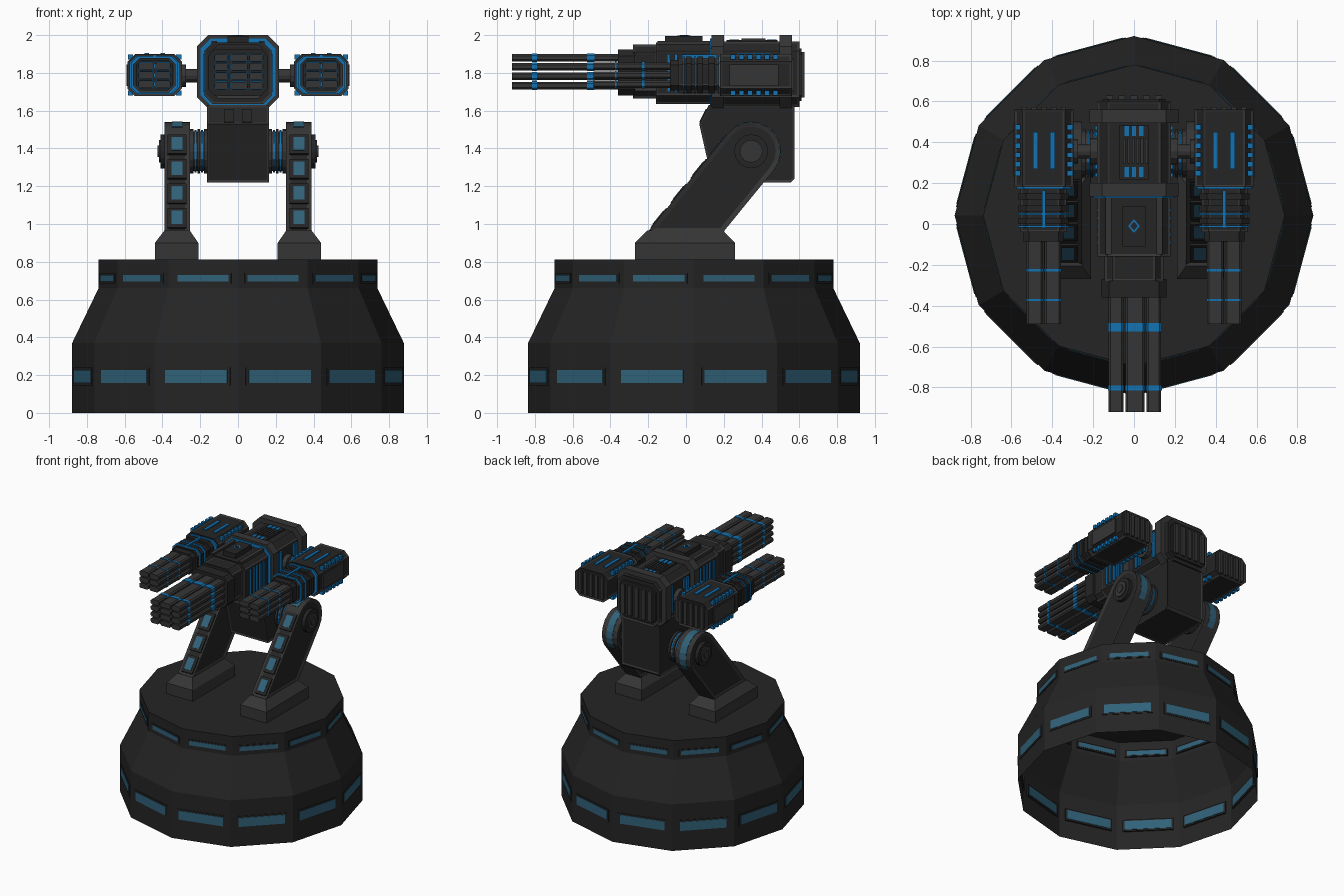
import bpy, bmesh
from math import sin, cos, radians, pi

if "Cube" in bpy.data.objects:
    bpy.data.objects.remove(bpy.data.objects["Cube"])


def mat(name, r, g, b):
    m = bpy.data.materials.new(name)
    m.diffuse_color = (r, g, b, 1)
    m.use_nodes = True
    m.node_tree.nodes["Principled BSDF"].inputs["Base Color"].default_value = m.diffuse_color
    return m


DARK = mat("dark_plate", 0.018, 0.018, 0.018)
TRIM = mat("trim", 0.036, 0.036, 0.036)
GLASS = mat("dim_blue", 0.03, 0.12, 0.19)
BLUE = mat("bright_blue", 0.006, 0.17, 0.45)


def finish(name, bm, mats, mirror=False, inset=None, fix=True):
    """Turn a bmesh into an object; inset=(width, depth, min_area) adds panel recesses."""
    if fix:
        bmesh.ops.recalc_face_normals(bm, faces=bm.faces)
    if inset:
        w, d, area = inset
        faces = [f for f in bm.faces if f.calc_area() > area]
        bmesh.ops.inset_individual(bm, faces=faces, thickness=w, depth=d, use_even_offset=True)
        for f in faces:
            f.material_index = 1
    me = bpy.data.meshes.new(name)
    bm.to_mesh(me)
    bm.free()
    for m in mats:
        me.materials.append(m)
    ob = bpy.data.objects.new(name, me)
    bpy.context.collection.objects.link(ob)
    if mirror:
        ob.modifiers.new("mirror", 'MIRROR')
    return ob


def loft(bm, rings):
    vs = [[bm.verts.new(p) for p in r] for r in rings]
    n = len(vs[0])
    for a, b in zip(vs, vs[1:]):
        for i in range(n):
            j = (i + 1) % n
            bm.faces.new((a[i], a[j], b[j], b[i]))
    bm.faces.new(vs[0][::-1])
    bm.faces.new(vs[-1])


def prism(name, pts, x0, x1, m, mirror=False, inset=None):
    """Extrude a (y, z) profile along x."""
    bm = bmesh.new()
    loft(bm, [[(x, y, z) for y, z in pts] for x in (x0, x1)])
    return finish(name, bm, [m, DARK], mirror, inset)


def octagon(y, x0, x1, z0, z1, c):
    return [(x0 + c, y, z0), (x1 - c, y, z0), (x1, y, z0 + c), (x1, y, z1 - c),
            (x1 - c, y, z1), (x0 + c, y, z1), (x0, y, z1 - c), (x0, y, z0 + c)]


def blocks(name, m, specs, mirror=False, inset=None):
    """Chamfered blocks along y: (y0, y1, x0, x1, z0, z1, chamfer)."""
    bm = bmesh.new()
    for y0, y1, *s in specs:
        loft(bm, [octagon(y0, *s), octagon(y1, *s)])
    return finish(name, bm, [m, DARK], mirror, inset)


def boxes(name, m, specs, mirror=False):
    bm = bmesh.new()
    for x0, x1, y0, y1, z0, z1 in specs:
        loft(bm, [[(x0, y0, z), (x1, y0, z), (x1, y1, z), (x0, y1, z)] for z in (z0, z1)])
    return finish(name, bm, [m], mirror)


def discs(name, m, cy, cz, specs, n=16):
    """Cylinders along x: (x0, x1, radius), mirrored."""
    bm = bmesh.new()
    for x0, x1, r in specs:
        loft(bm, [[(x, cy + r * cos(2 * pi * i / n), cz + r * sin(2 * pi * i / n))
                   for i in range(n)] for x in (x0, x1)])
    return finish(name, bm, [m], True)


# Twelve-sided open shell base with recessed panels
CY = 0.042
bm = bmesh.new()
rings = [[bm.verts.new((r * cos(radians(30 * i)), CY + r * sin(radians(30 * i)), z)) for i in range(12)]
         for r, z in ((0.878, 0), (0.878, 0.37), (0.738, 0.66), (0.738, 0.813))]
for a, b in zip(rings, rings[1:]):
    for i in range(12):
        j = (i + 1) % 12
        bm.faces.new((a[i], a[j], b[j], b[i]))
bm.faces.new(rings[-1])
finish("base_shell", bm, [TRIM, DARK], inset=(0.02, -0.008, 0.01), fix=False)


def base_windows(name, m, specs):
    bm = bmesh.new()
    for apo, half, z0, z1, t in specs:
        for k in range(12):
            a = radians(15 + 30 * k)
            u, v = (cos(a), sin(a)), (-sin(a), cos(a))
            quad = [(d, w) for d, w in ((apo - t, -half), (apo + t - 0.008, -half),
                                        (apo + t - 0.008, half), (apo - t, half))]
            loft(bm, [[(u[0] * d + v[0] * w, CY + u[1] * d + v[1] * w, z) for d, w in quad]
                      for z in (z0, z1)])
    finish(name, bm, [m])


base_windows("base_window_frames", DARK, [(0.848, 0.185, 0.145, 0.24, 0.012), (0.713, 0.155, 0.685, 0.74, 0.012)])
base_windows("base_windows", GLASS, [(0.848, 0.17, 0.157, 0.228, 0.015), (0.713, 0.14, 0.695, 0.73, 0.015)])
boxes("deck_ribs", TRIM, [(-0.018, 0.018, CY - 0.71, CY + 0.71, 0.80, 0.81),
                          (-0.71, 0.71, CY - 0.018, CY + 0.018, 0.80, 0.81)])

# Feet
bm = bmesh.new()
loft(bm, [[(x0, y0, z), (x1, y0, z), (x1, y1, z), (x0, y1, z)] for x0, x1, y0, y1, z in
          ((0.21, 0.44, -0.27, 0.26, 0.80), (0.21, 0.44, -0.27, 0.26, 0.90), (0.255, 0.39, -0.205, 0.195, 0.965))])
finish("foot", bm, [TRIM], True)

# Slanted arms with rounded tops
PY, PZ = 0.345, 1.385


def arc(r, a0, a1, n):
    return [(PY + r * cos(radians(a0 + (a1 - a0) * i / n)), PZ + r * sin(radians(a0 + (a1 - a0) * i / n)))
            for i in range(n + 1)]


prism("arm", [(-0.205, 0.955)] + arc(0.156, 141, -40, 9) + [(0.195, 0.955)], 0.255, 0.39, TRIM,
      True, (0.025, -0.008, 0.08))
prism("arm_top_strip", arc(0.159, 125, -40, 9) + arc(0.145, -40, 125, 9), 0.295, 0.35, GLASS, True)


def arm_windows(name, m, half, x0, x1, h):
    d, n = (0.63, 0.777), (-0.777, 0.63)
    bm = bmesh.new()
    for z in (1.03, 1.16, 1.29, 1.42):
        y = 0.225 - (1.483 - z) * 0.81
        pts = [(y + d[0] * s + n[0] * t, z + d[1] * s + n[1] * t)
               for s, t in ((-half, -0.02), (half, -0.02), (half, h), (-half, h))]
        loft(bm, [[(x, *p) for p in pts] for x in (x0, x1)])
    finish(name, bm, [m], True)


arm_windows("arm_window_frames", DARK, 0.066, 0.273, 0.372, 0.006)
arm_windows("arm_windows", GLASS, 0.045, 0.293, 0.352, 0.009)

# Pivot drums and hubs
discs("pivot_drum", TRIM, PY, PZ, [(0.15, 0.26, 0.105), (0.165, 0.18, 0.118), (0.20, 0.215, 0.118),
                                   (0.235, 0.256, 0.118)])
discs("pivot_rings", BLUE, PY, PZ, [(0.185, 0.195, 0.112), (0.22, 0.23, 0.112)])
discs("pivot_cap", DARK, PY, PZ, [(0.37, 0.41, 0.09)])
discs("pivot_hub", TRIM, PY, PZ, [(0.40, 0.418, 0.06), (0.41, 0.425, 0.03)])

# Neck block
prism("neck", [(0.07, 1.53), (0.12, 1.63), (0.575, 1.63), (0.575, 1.24), (0.555, 1.22), (0.14, 1.22)],
      -0.165, 0.165, TRIM, False, (0.012, -0.005, 0.03))
prism("neck_front_plate", [(0.07, 1.54), (0.105, 1.61), (0.125, 1.60), (0.09, 1.53)], 0.02, 0.075, DARK, True)

# Head housing
blocks("head", TRIM, [(0.17, 0.60, -0.182, 0.182, 1.62, 1.967, 0.05),
                      (-0.16, 0.17, -0.178, 0.178, 1.635, 1.962, 0.045),
                      (-0.28, -0.15, -0.145, 0.145, 1.665, 1.95, 0.04)], inset=(0.012, -0.005, 0.006))
blocks("head_collars", TRIM, [(0.135, 0.20, -0.217, 0.217, 1.61, 2.0, 0.06),
                              (0.495, 0.56, -0.217, 0.217, 1.61, 2.0, 0.06)])
blocks("head_glow_ring", BLUE, [(0.128, 0.14, -0.198, 0.198, 1.627, 1.983, 0.055)])
blocks("muzzle", DARK, [(-0.36, -0.27, -0.158, 0.158, 1.68, 1.925, 0.035)])
blocks("rear_plate", DARK, [(0.59, 0.612, -0.155, 0.155, 1.65, 1.93, 0.03)])
boxes("rear_slats", TRIM, [(x - 0.017, x + 0.017, 0.60, 0.628, 1.67, 1.91) for x in
                           (-0.12, -0.06, 0, 0.06, 0.12)])
boxes("roof_hatch", DARK, [(-0.056, 0.056, -0.11, 0.088, 1.95, 1.995)])
boxes("roof_rails", TRIM, [(0.11, 0.14, -0.15, 0.13, 1.95, 1.97)], True)
bm = bmesh.new()
for r, z0, z1 in ((0.034, 1.99, 1.998), ):
    loft(bm, [[(0, -0.01 - r, z), (r * 0.85, -0.01, z), (0, -0.01 + r, z), (-r * 0.85, -0.01, z)] for z in (z0, z1)])
finish("hatch_light", bm, [BLUE])
bm = bmesh.new()
loft(bm, [[(0, -0.032, z), (0.018, -0.01, z), (0, 0.012, z), (-0.018, -0.01, z)] for z in (1.99, 2.0)])
finish("hatch_light_centre", bm, [DARK])
boxes("roof_vent", DARK, [(-0.07, 0.07, 0.215, 0.485, 1.95, 1.973)])
boxes("roof_vent_louvres", TRIM, [(-0.055 + 0.022 * i, -0.041 + 0.022 * i, 0.295, 0.42, 1.96, 1.983) for i in range(6)])
boxes("roof_vent_lights", BLUE, [(x - 0.011, x + 0.011, y, y + 0.05, 1.96, 1.977)
                                 for x in (-0.035, 0, 0.035) for y in (0.23, 0.43)])
boxes("head_side_lights", BLUE, [(0.16, 0.184, y, y + 0.016, 1.70, 1.90) for y in
                                 (-0.10, -0.06, -0.02, 0.02, 0.06)]
      + [(0.17, 0.19, y, y + 0.02, 1.69, 1.90) for y in (0.23, 0.27, 0.43, 0.46)], True)

# Barrels with glowing bands
def barrels(name, cols, rows, h, y0, y1, bands, mirror=False):
    blocks(name, TRIM, [(y0, y1, x - w, x + w, z - h, z + h, 0.01) for x, w in cols for z in rows], mirror)
    blocks(name + "_bands", BLUE, [(a, b, x - w - 0.003, x + w + 0.003, z - h - 0.003, z + h + 0.003, 0.011)
                                   for x, w in cols for z in rows for a, b in bands], mirror)


barrels("main_barrels", ((-0.088, 0.036), (0.005, 0.046), (0.097, 0.036)), (1.733, 1.783, 1.832, 1.88), 0.02,
        -0.92, -0.34, ((-0.525, -0.485), (-0.815, -0.79)))
barrels("side_barrels", ((0.398, 0.04), (0.486, 0.04)), (1.74, 1.788, 1.836), 0.02,
        -0.49, -0.06, ((-0.233, -0.22), (-0.377, -0.367)), True)

# Side guns
blocks("side_gun", TRIM, [(0.18, 0.56, 0.297, 0.585, 1.677, 1.9, 0.04)], True, (0.012, -0.005, 0.006))
blocks("side_gun_glow_ring", BLUE, [(0.172, 0.185, 0.308, 0.575, 1.688, 1.889, 0.037)], True)
blocks("side_gun_front", TRIM, [(-0.04, 0.175, 0.33, 0.555, 1.697, 1.88, 0.035)], True, (0.01, -0.004, 0.004))
blocks("side_gun_ribs", DARK, [(y, y + 0.03, 0.32, 0.565, 1.69, 1.888, 0.037) for y in (0.0, 0.06, 0.12)], True)
blocks("side_gun_bands", BLUE, [(y, y + 0.008, 0.318, 0.567, 1.688, 1.89, 0.037) for y in (-0.016, 0.045)], True)
blocks("side_gun_muzzle", DARK, [(-0.085, -0.035, 0.345, 0.54, 1.708, 1.868, 0.025)], True)
boxes("side_gun_roof_lights", BLUE, [(0.386, 0.41, 0.27, 0.45, 1.88, 1.904), (0.47, 0.494, 0.27, 0.45, 1.88, 1.904),
                                     (0.432, 0.45, -0.02, 0.165, 1.87, 1.897)], True)
boxes("side_gun_edge_lights", BLUE, [(x - 0.014, x + 0.014, y, y + 0.026, z - 0.014, z + 0.014)
                                     for x in (0.313, 0.569) for z in (1.693, 1.884)
                                     for y in (0.235, 0.28, 0.325, 0.37, 0.415, 0.46)], True)
boxes("side_gun_side_panel", TRIM, [(0.57, 0.59, 0.23, 0.49, 1.73, 1.845)], True)
boxes("side_gun_rear_slats", TRIM, [(x - 0.013, x + 0.013, 0.55, 0.572, 1.70, 1.88) for x in
                                    (0.345, 0.393, 0.441, 0.489, 0.537)], True)

# Axles joining side guns to the head
discs("gun_axle", TRIM, 0.355, 1.785, [(0.17, 0.31, 0.035), (0.18, 0.215, 0.065), (0.275, 0.305, 0.06)], 12)
